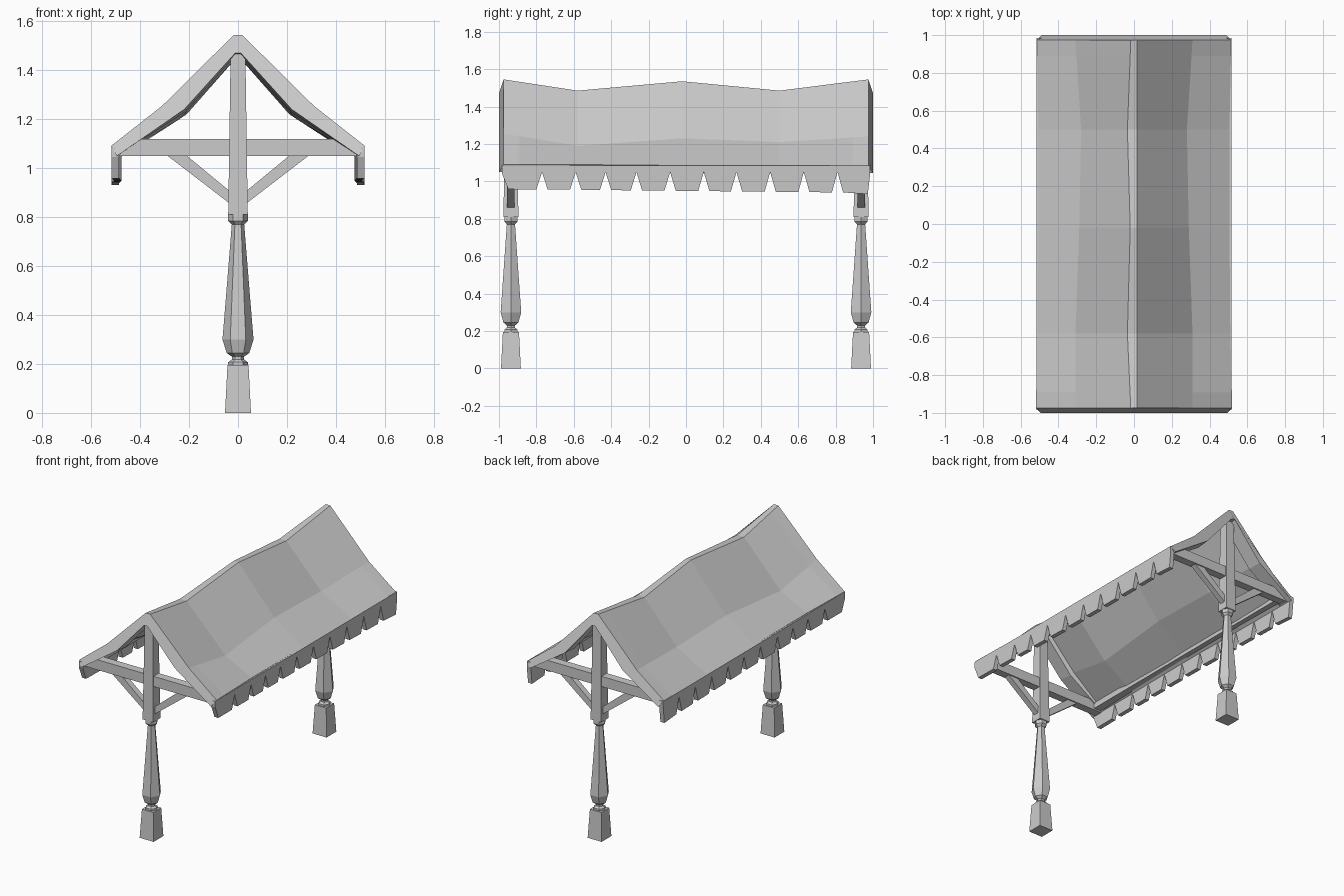
import bpy, bmesh, math

if "Cube" in bpy.data.objects:
    bpy.data.objects.remove(bpy.data.objects["Cube"])

GREY = (0.6, 0.6, 0.6, 1)
mat = bpy.data.materials.new("plain grey")
mat.use_nodes = True
mat.diffuse_color = GREY
mat.node_tree.nodes["Principled BSDF"].inputs["Base Color"].default_value = GREY


def finish(name, bm):
    bmesh.ops.recalc_face_normals(bm, faces=bm.faces)
    me = bpy.data.meshes.new(name)
    bm.to_mesh(me)
    bm.free()
    me.materials.append(mat)
    ob = bpy.data.objects.new(name, me)
    bpy.context.collection.objects.link(ob)
    return ob


def loft(name, rings):
    """Closed solid through a list of equal-length rings of points."""
    bm = bmesh.new()
    loops = [[bm.verts.new(p) for p in ring] for ring in rings]
    n = len(loops[0])
    for a, b in zip(loops, loops[1:]):
        for i in range(n):
            j = (i + 1) % n
            bm.faces.new((a[i], a[j], b[j], b[i]))
    bm.faces.new(loops[0])
    bm.faces.new(loops[-1])
    return finish(name, bm)


def ring(sides, r, z, y, phase):
    """Horizontal polygon; r is the distance from its centre to its sides."""
    rad = r / math.cos(math.pi / sides)
    return [(rad * math.cos((i + phase) * math.tau / sides),
             y + rad * math.sin((i + phase) * math.tau / sides), z)
            for i in range(sides)]


def square(r, z, y):
    return ring(4, r, z, y, 0.5)


def hexagon(r, z, y):
    return ring(6, r, z, y, 0)


def slab(name, outline, y, half):
    """Outline in x and z, given thickness along y."""
    return loft(name, [[(x, y + d, z) for x, z in outline] for d in (-half, half)])


# Sagging roof shell: y, ridge z, middle x, middle z, eave x, eave z
stations = [
    (-0.975, 1.545, 0.31, 1.255, 0.52, 1.09),
    (-0.58, 1.485, 0.31, 1.19, 0.51, 1.09),
    (-0.02, 1.535, 0.29, 1.23, 0.505, 1.085),
    (0.5, 1.485, 0.28, 1.21, 0.505, 1.085),
    (0.975, 1.545, 0.31, 1.24, 0.515, 1.085),
]


def between(a, b, y):
    t = (y - a[0]) / (b[0] - a[0])
    return tuple(p + (q - p) * t for p, q in zip(a, b))


def roof_ring(station, thick, low_y):
    y, zr, mx, mz, ex, ez = station
    left_ridge = 0.017 + (1.545 - zr) * 0.3
    top = [(-ex, ez), (-mx, mz), (-left_ridge, zr), (0.017, zr), (mx, mz), (ex, ez)]
    if thick:
        low = [(mx - 0.09, mz - 0.015), (0.012, zr - 0.075)]
    else:
        low = [(mx - 0.07, mz + 0.01), (0.012, zr - 0.04)]
    low = [(ex - 0.025, ez - 0.04)] + low
    low += [(-x, z) for x, z in reversed(low)]
    return [(x, y, z) for x, z in top] + [(x, low_y, z) for x, z in low]


# Thick gable rims at both ends, thin shell between them
first, last = stations[0], stations[-1]
rings = [roof_ring(first, True, -1)]
for y, thick in ((-0.9, True), (-0.89, False)):
    rings.append(roof_ring(between(first, stations[1], y), thick, y))
rings += [roof_ring(s, False, s[0]) for s in stations[1:-1]]
for y, thick in ((0.89, False), (0.9, True)):
    rings.append(roof_ring(between(stations[-2], last, y), thick, y))
rings.append(roof_ring(last, True, 1))
loft("roof", rings)

# Toothed valance and inner eave beam on both sides
gaps = [-0.77, -0.59, -0.43, -0.265, -0.085, 0.095, 0.27, 0.45, 0.63, 0.81]
edge = [(-0.985, 1.085), (-0.985, 1.045), (-0.95, 0.958)]
for i, y in enumerate(gaps):
    low = 0.957 - 0.0018 * i
    edge += [(y - 0.03, low), (y, 1.05), (y + 0.03, low)]
edge += [(0.972, 0.932), (0.985, 1.045), (0.985, 1.085)]
for side, label in ((1, "left"), (-1, "right")):
    loft(f"{label}_valance",
         [[(side * (x + 0.012 * abs(y)), y, z) for y, z in edge]
          for x in (0.475, 0.505)])
    box = [(0.425, 1.06), (0.48, 1.06), (0.48, 1.09), (0.425, 1.1)]
    loft(f"{label}_eave_beam",
         [[(side * x, y, z) for x, z in box] for y in (-0.95, 0.95)])

# Two supports: turned post, king post, crossbeam and braces
turning = [(0.035, 0.19), (0.035, 0.207), (0.022, 0.218), (0.022, 0.23),
           (0.04, 0.245), (0.055, 0.3), (0.045, 0.44), (0.022, 0.77),
           (0.035, 0.785), (0.035, 0.815)]
for y, label in ((-0.936, "front"), (0.936, "back")):
    loft(f"{label}_post_foot", [square(0.053, 0, y), square(0.043, 0.195, y)])
    loft(f"{label}_turned_post", [hexagon(r, z, y) for r, z in turning])
    loft(f"{label}_king_post", [square(0.04, 0.81, y), square(0.03, 1.48, y)])
    slab(f"{label}_crossbeam",
         [(-0.485, 1.05), (0.485, 1.05), (0.485, 1.085), (0.44, 1.12),
          (-0.44, 1.12), (-0.485, 1.085)], y, 0.028)
    for side, hand in ((1, "left"), (-1, "right")):
        slab(f"{label}_{hand}_brace",
             [(side * x, z) for x, z in
              ((0.02, 0.845), (0.3, 1.06), (0.22, 1.06), (0.02, 0.895))], y, 0.02)
